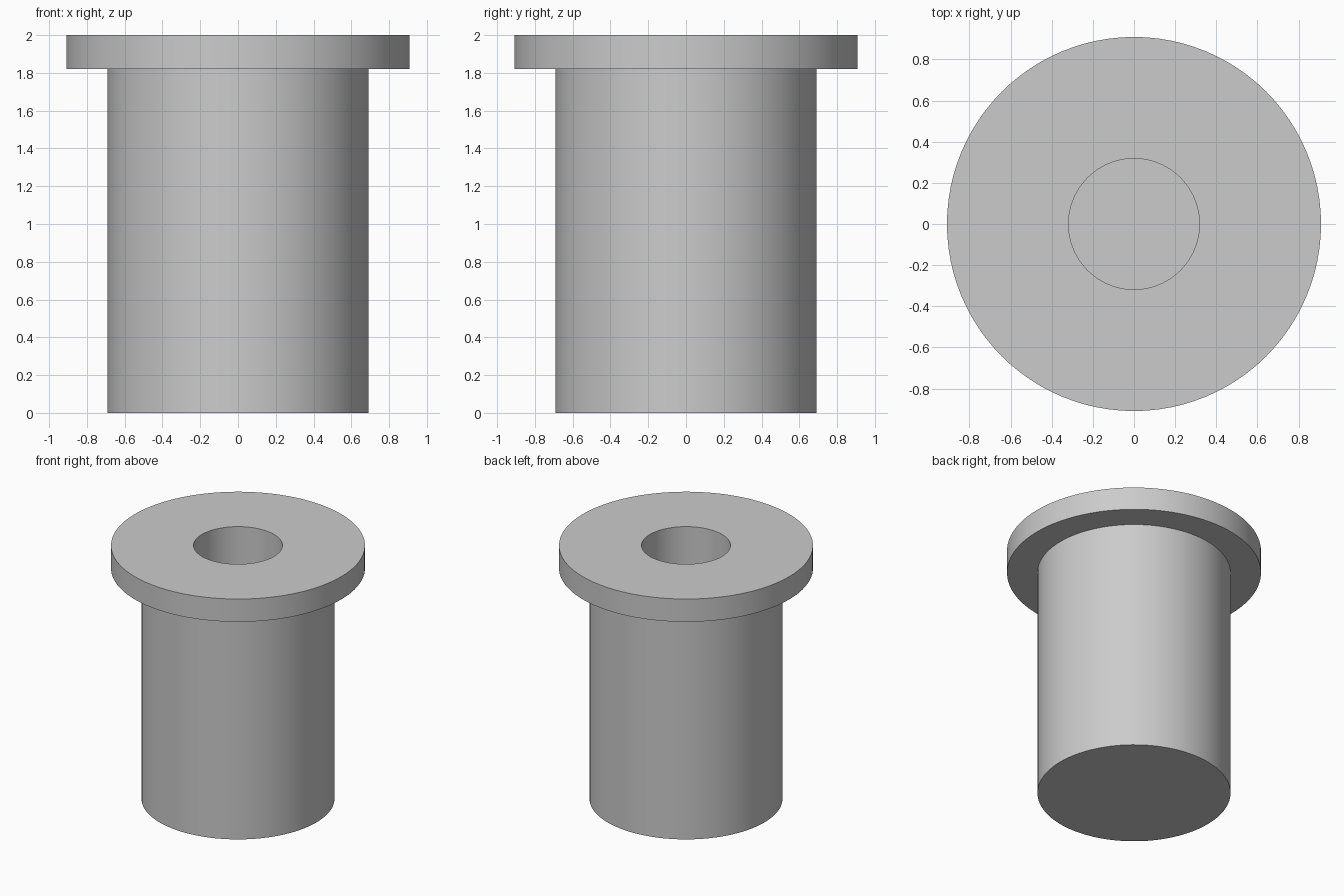
import bpy
import bmesh
import math

cube = bpy.data.objects.get("Cube")
if cube:
    bpy.data.objects.remove(cube, do_unlink=True)

SEGMENTS = 96
HEIGHT = 2.0
FLANGE_BOTTOM = 1.82
FLANGE_RADIUS = 0.909
BODY_RADIUS = 0.691
BORE_RADIUS = 0.318
BORE_FLOOR = 0.18

# Plain grey material
grey = bpy.data.materials.new("plain_grey")
grey.use_nodes = True
colour = (0.6, 0.6, 0.6, 1.0)
grey.diffuse_color = colour
grey.node_tree.nodes["Principled BSDF"].inputs["Base Color"].default_value = colour


def lathe(name, profile):
    """Spin a radius/height profile about z into a closed solid."""
    bm = bmesh.new()
    verts = [bm.verts.new((r, 0, z)) for r, z in profile]
    edges = [bm.edges.new(pair) for pair in zip(verts, verts[1:])]
    bmesh.ops.spin(bm, geom=verts + edges, cent=(0, 0, 0), axis=(0, 0, 1),
                   angle=math.tau, steps=SEGMENTS, use_duplicate=False)
    bmesh.ops.remove_doubles(bm, verts=bm.verts, dist=0.0001)
    # Close the base and the bore floor
    rims = [e for e in bm.edges if e.is_boundary]
    bmesh.ops.holes_fill(bm, edges=rims, sides=0)
    bmesh.ops.recalc_face_normals(bm, faces=bm.faces)
    mesh = bpy.data.meshes.new(name)
    bm.to_mesh(mesh)
    bm.free()
    mesh.materials.append(grey)
    obj = bpy.data.objects.new(name, mesh)
    bpy.context.collection.objects.link(obj)
    return obj


# Flanged bushing with a blind bore
bushing = lathe("flanged_bushing", [
    (BODY_RADIUS, 0),
    (BODY_RADIUS, FLANGE_BOTTOM),
    (FLANGE_RADIUS, FLANGE_BOTTOM),
    (FLANGE_RADIUS, HEIGHT),
    (BORE_RADIUS, HEIGHT),
    (BORE_RADIUS, BORE_FLOOR),
])
bpy.ops.object.select_all(action="DESELECT")
bushing.select_set(True)
bpy.context.view_layer.objects.active = bushing
bpy.ops.object.shade_smooth_by_angle(angle=math.radians(30))
